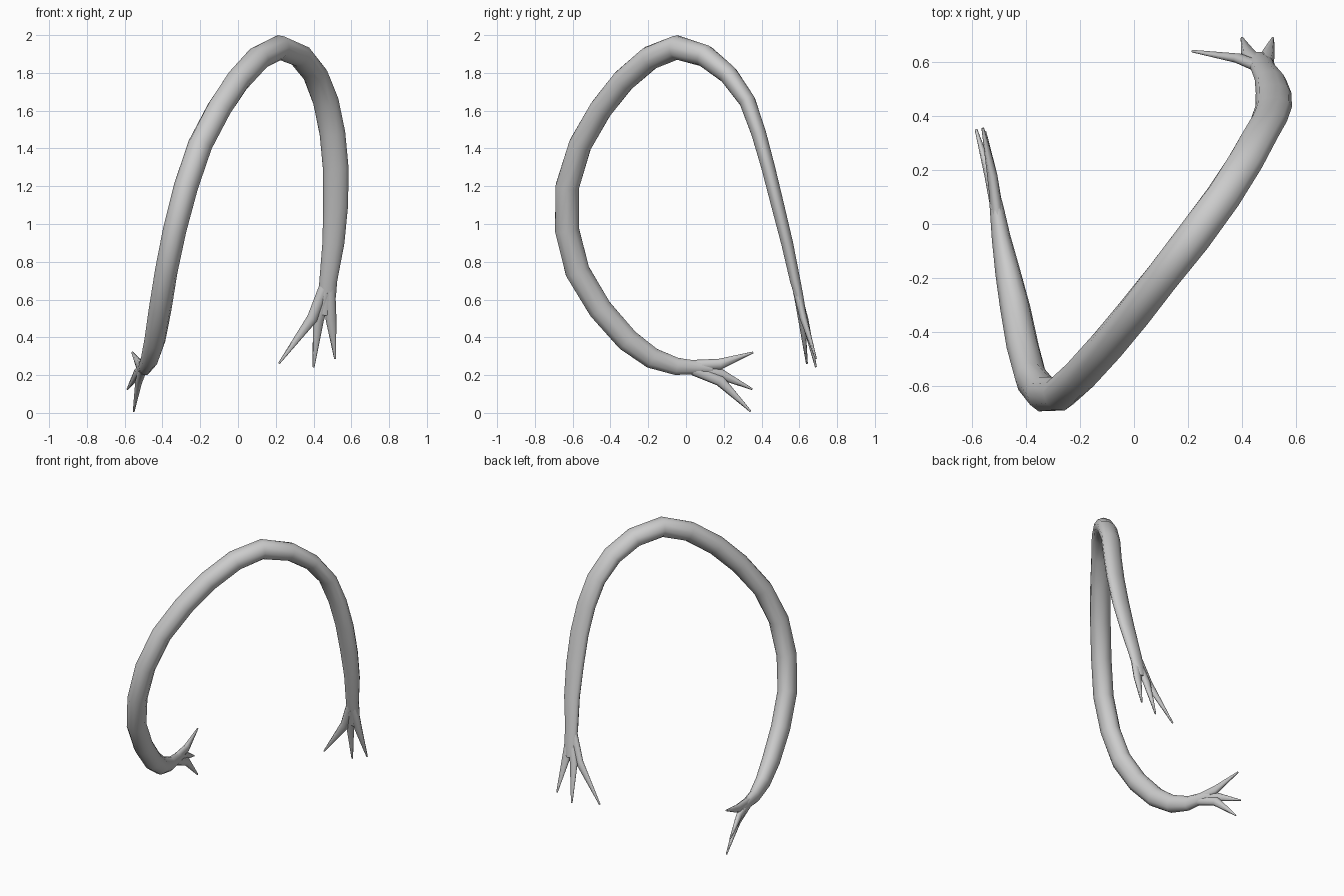
import bpy, bmesh, math
from mathutils import Vector

SIDES = 10

def tube(name, stations, ref, sides=SIDES):
    """Sweep an ellipse along (x, y, z, half width along ref, half width across)."""
    pts = [Vector(s[:3]) for s in stations]
    bm = bmesh.new()
    rings = []
    for i, (p, s) in enumerate(zip(pts, stations)):
        t = (pts[min(i + 1, len(pts) - 1)] - pts[max(i - 1, 0)]).normalized()
        u = (ref - t * ref.dot(t)).normalized()
        v = t.cross(u)
        rings.append([bm.verts.new(p + u * s[3] * math.cos(a) + v * s[4] * math.sin(a))
                      for a in (2 * math.pi * k / sides for k in range(sides))])
    for r, q in zip(rings, rings[1:]):
        for k in range(sides):
            j = (k + 1) % sides
            bm.faces.new((r[k], r[j], q[j], q[k]))
    bm.faces.new(rings[0][::-1])
    bm.faces.new(rings[-1])
    bmesh.ops.recalc_face_normals(bm, faces=bm.faces)
    me = bpy.data.meshes.new(name)
    bm.to_mesh(me)
    bm.free()
    for f in me.polygons:
        f.use_smooth = len(f.vertices) == 4
    ob = bpy.data.objects.new(name, me)
    bpy.context.collection.objects.link(ob)
    return ob

# Long curved arm, from the right wrist over the top to the left wrist
arm = [
    (.460, .620, .52, .035, .018), (.472, .598, .62, .047, .024),
    (.478, .578, .70, .047, .029), (.505, .535, .90, .058, .033),
    (.517, .485, 1.10, .066, .036), (.517, .435, 1.30, .068, .038),
    (.500, .385, 1.48, .068, .041), (.465, .325, 1.65, .068, .045),
    (.410, .225, 1.79, .068, .052), (.330, .100, 1.89, .067, .060),
    (.220, -.050, 1.935, .066, .065), (.110, -.190, 1.88, .066, .065),
    (.000, -.330, 1.76, .066, .064), (-.100, -.450, 1.61, .066, .063),
    (-.200, -.560, 1.42, .065, .063), (-.275, -.628, 1.20, .064, .065),
    (-.335, -.630, .97, .062, .067), (-.380, -.575, .75, .060, .068),
    (-.412, -.455, .55, .060, .066), (-.440, -.310, .385, .056, .064),
    (-.467, -.180, .290, .047, .058), (-.492, -.050, .246, .035, .048),
    (-.510, .070, .240, .025, .036), (-.522, .140, .235, .017, .030)]
tube("curved_arm", arm, Vector((1, 0, 0)))

def hand(name, fingers, ref):
    """Each finger: wrist root, knuckle, tip; tapered and slightly flat."""
    for n, (root, knuckle, tip) in enumerate(fingers):
        tube(f"{name}_finger_{n + 1}",
             [(*root, .030, .022), (*knuckle, .029, .019), (*tip, .005, .005)],
             ref, 8)

# Right hand, fingers spread sideways and pointing down
hand("right_hand", [
    ((.460, .585, .67), (.393, .612, .50), (.217, .640, .262)),
    ((.468, .588, .64), (.425, .630, .49), (.400, .688, .242)),
    ((.485, .585, .66), (.492, .622, .50), (.514, .688, .286))], Vector((1, 0, 0)))

# Left hand, fingers spread vertically and pointing back
hand("left_hand", [
    ((-.505, .030, .250), (-.525, .180, .258), (-.560, .355, .320)),
    ((-.508, .050, .236), (-.535, .180, .206), (-.585, .350, .126)),
    ((-.505, .040, .228), (-.525, .180, .170), (-.552, .342, .008))], Vector((0, 0, 1)))
